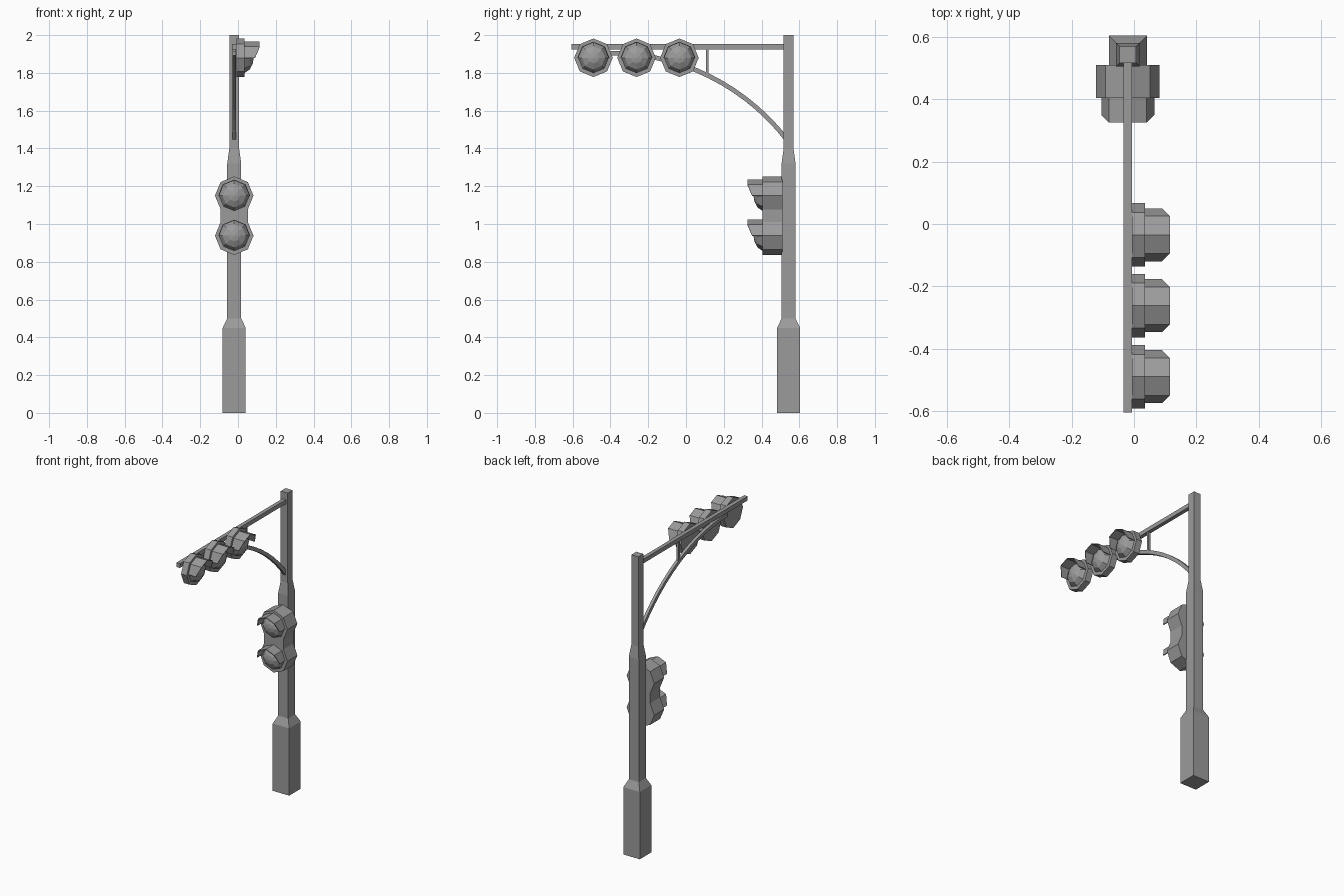
import bpy, bmesh
from math import sin, cos, pi, asin, radians
from mathutils import Matrix, Vector

cube = bpy.data.objects.get("Cube")
if cube:
    bpy.data.objects.remove(cube, do_unlink=True)

metal = bpy.data.materials.new("grey_metal")
metal.use_nodes = True
grey = (0.33, 0.33, 0.33, 1)
metal.diffuse_color = grey
metal.node_tree.nodes["Principled BSDF"].inputs["Base Color"].default_value = grey

PX, PY = -0.02, 0.543      # pole axis
EIGHTH = pi / 4


def make(name, bm, matrix=Matrix()):
    """Turn a bmesh into a named grey object."""
    bmesh.ops.recalc_face_normals(bm, faces=bm.faces)
    mesh = bpy.data.meshes.new(name)
    bm.to_mesh(mesh)
    bm.free()
    mesh.materials.append(metal)
    obj = bpy.data.objects.new(name, mesh)
    obj.matrix_world = matrix
    bpy.context.collection.objects.link(obj)
    return obj


def loft(name, rings, matrix=Matrix(), caps=True):
    """Skin a list of equal closed rings."""
    bm = bmesh.new()
    loops = [[bm.verts.new(p) for p in ring] for ring in rings]
    n = len(loops[0])
    for a, b in zip(loops, loops[1:]):
        for i in range(n):
            j = (i + 1) % n
            bm.faces.new((a[i], a[j], b[j], b[i]))
    if caps:
        bm.faces.new(loops[0])
        bm.faces.new(loops[-1])
    return make(name, bm, matrix)


def box(name, lo, hi):
    corners = [(lo[0], lo[1]), (hi[0], lo[1]), (hi[0], hi[1]), (lo[0], hi[1])]
    return loft(name, [[(x, y, z) for x, y in corners] for z in (lo[2], hi[2])])


def octagon(r, y, z=0.0, steps=range(8)):
    return [(r * cos(i * EIGHTH), y, z + r * sin(i * EIGHTH)) for i in steps]


def lens_and_visor(name, matrix):
    """Faceted dome under a half-round visor, facing local -y."""
    rings = [octagon(r, -d) for r, d in ((0.08, 0), (0.062, 0.027), (0.03, 0.043))]
    bm = bmesh.new()
    loops = [[bm.verts.new(p) for p in ring] for ring in rings]
    tip = bm.verts.new((0, -0.048, 0))
    for i in range(8):
        j = (i + 1) % 8
        for a, b in zip(loops, loops[1:]):
            bm.faces.new((a[i], a[j], b[j], b[i]))
        bm.faces.new((loops[-1][i], loops[-1][j], tip))
    make(name + "_lens", bm, matrix)

    bm = bmesh.new()
    depth = (0.055, 0.08, 0.08, 0.08, 0.055)
    back = [bm.verts.new(p) for p in octagon(0.085, 0, 0, range(5))]
    front = [bm.verts.new(p - Vector((0, d, 0)))
             for p, d in zip([v.co.copy() for v in back], depth)]
    for i in range(4):
        bm.faces.new((back[i], back[i + 1], front[i + 1], front[i]))
    visor = make(name + "_visor", bm, matrix)
    shell = visor.modifiers.new("thickness", "SOLIDIFY")
    shell.thickness = 0.005
    shell.offset = -1


# Square pole with a thick foot and two tapers
profile = ((0.061, 0), (0.061, 0.45), (0.037, 0.5), (0.037, 1.32), (0.026, 1.4), (0.026, 2))
loft("pole", [[(PX + sx * h, PY + sy * h, z)
               for sx, sy in ((-1, -1), (1, -1), (1, 1), (-1, 1))] for h, z in profile])

# Overhead arm, strut and curved brace
box("arm", (-0.033, -0.605, 1.925), (-0.007, 0.53, 1.953))
box("strut", (-0.028, 0.105, 1.79), (-0.012, 0.12, 1.93))

R, start, top = 1.18, -0.4, 1.905
end = asin((0.535 - start) / R)
sections = []
for i in range(15):
    a = end * i / 14
    sections.append([(x, start + r * sin(a), top - R + r * cos(a))
                     for x, r in ((-0.03, R - 0.012), (-0.01, R - 0.012),
                                  (-0.01, R + 0.012), (-0.03, R + 0.012))])
loft("curved_brace", sections)

# Three vehicle lamps on the arm, facing sideways
turn = Matrix.Rotation(radians(90), 4, "Z")
for k, y in enumerate((-0.49, -0.262, -0.035)):
    place = Matrix.Translation((0.035, y, 1.88)) @ turn
    loft(f"lamp_{k + 1}_backplate", [octagon(0.102, 0), octagon(0.102, 0.042)], place)
    lens_and_visor(f"lamp_{k + 1}", place)

# Pedestrian signal: a pinched housing with two lamps facing the front
HIGH, LOW = 1.15, 0.938


def housing_ring(y):
    upper = octagon(0.102, y, HIGH, range(-1, 6))
    lower = octagon(0.102, y, LOW, range(3, 10))
    return [(PX + x, yy, z) for x, yy, z in upper + lower]


loft("pedestrian_housing", [housing_ring(0.405), housing_ring(0.51)])
for label, z in (("upper", HIGH), ("lower", LOW)):
    lens_and_visor(f"pedestrian_{label}", Matrix.Translation((PX, 0.405, z)))
